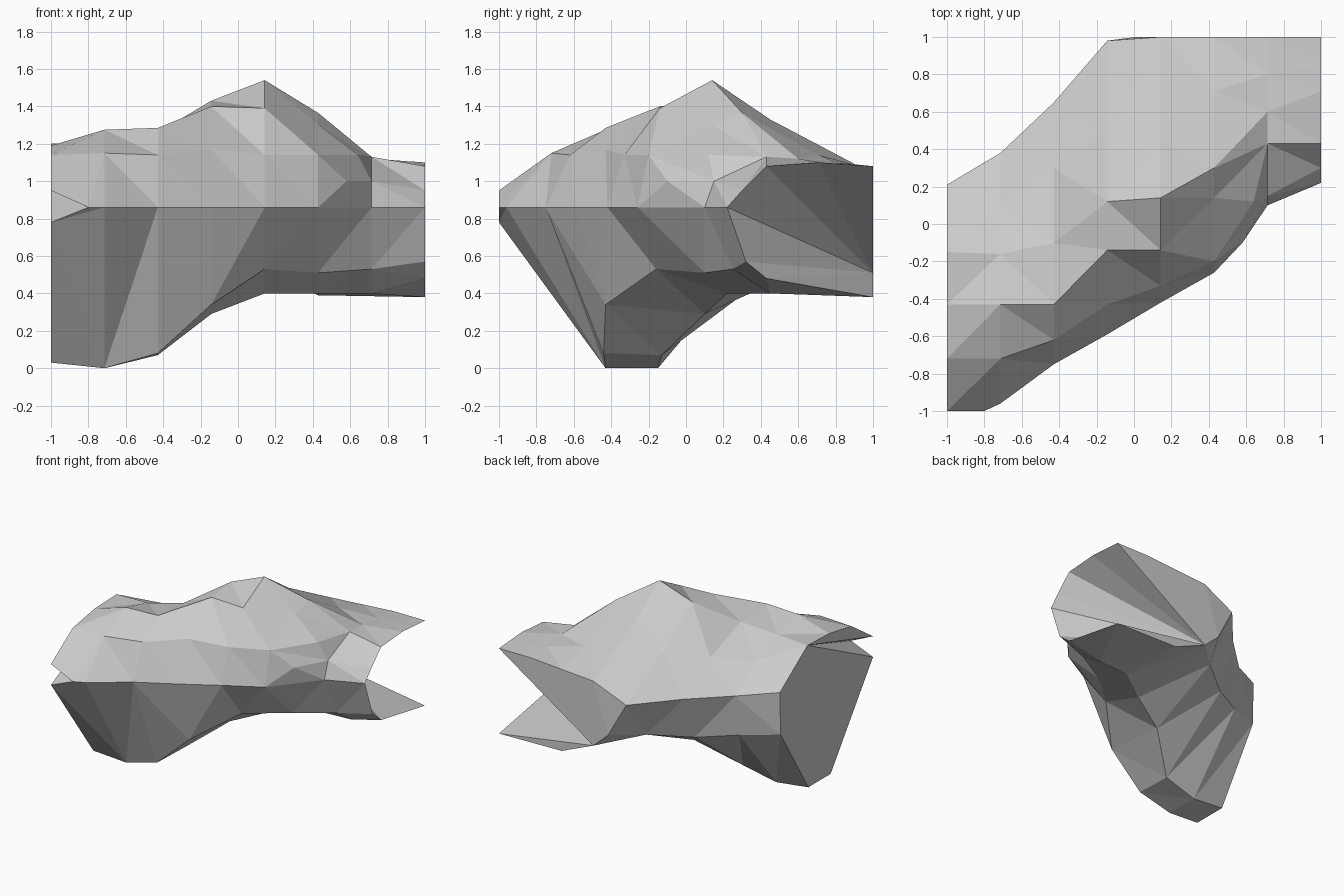
import bpy, bmesh

if "Cube" in bpy.data.objects:
    bpy.data.objects.remove(bpy.data.objects["Cube"])

# Cross-sections (y, z) at evenly spaced x, running back-top -> crest -> front -> bottom -> back-low
SECTIONS = [
    [(.21, .95), (-.15, 1.2), (-.43, 1.19), (-.72, 1.14), (-1, .95), (-1, .78), (-.45, .03), (-.16, .03), (.2, .6)],
    [(.38, .91), (.1, 1.1), (-.16, 1.21), (-.43, 1.275), (-.72, 1.15), (-.96, .86), (-.43, 0), (-.15, 0), (.33, .57)],
    [(.65, .91), (.3, 1.12), (-.1, 1.26), (-.43, 1.285), (-.62, 1.14), (-.75, .86), (-.44, .08), (-.13, .07), (.5, .54)],
    [(.98, .91), (.5, 1.17), (.12, 1.43), (-.14, 1.4), (-.43, 1.17), (-.59, .86), (-.43, .34), (.1, .29), (.72, .57)],
    [(1, 1.04), (.45, 1.33), (.14, 1.54), (-.14, 1.39), (-.33, 1.14), (-.42, .86), (-.16, .53), (.22, .4), (1, .51)],
    [(1, 1.06), (.71, 1.14), (.3, 1.365), (.14, 1.3), (-.2, 1.14), (-.26, .86), (.1, .51), (.43, .4), (1, .39)],
    [(1, 1.08), (.8, 1.1), (.6, 1.12), (.43, 1.13), (.15, 1.0), (.1, .86), (.25, .53), (.45, .4), (1, .385)],
    [(1, 1.08), (.85, 1.09), (.71, 1.1), (.43, 1.08), (.3, .95), (.22, .86), (.32, .57), (.43, .48), (1, .38)],
]

bm = bmesh.new()
rings = [[bm.verts.new((-1 + 2 * i / 7, y, z)) for y, z in sec]
         for i, sec in enumerate(SECTIONS)]

# Extra points inside single panels: front slit, right shoulder, right side, back corner
pokes = {key: bm.verts.new(co) for key, co in {
    (0, 4): (-.8, -1, .86),
    (5, 3): (.64, .12, 1.14),
    (5, 4): (.58, -.1, 1.0),
    (3, 8): (.01, 1, .63)}.items()}


def fan(apex, loop):
    for a, b in zip(loop, loop[1:]):
        bm.faces.new((apex, a, b))


# Outer skin lofted between neighbouring sections; the left half also gets a back wall
for i, (a, b) in enumerate(zip(rings, rings[1:])):
    for j in range(9 if i < 4 else 8):
        k = (j + 1) % 9
        quad = [a[j], b[j], b[k], a[k]]
        if (i, j) not in pokes:
            bm.faces.new(quad)
        elif (i, j) == (0, 4):
            fan(pokes[i, j], quad)                 # stays open to the end cap
        else:
            fan(pokes[i, j], quad + quad[:1])

# Left end cap, folded in at the slit
e = rings[0]
fan(e[1], [e[2], e[3], e[4], pokes[0, 4], e[5], e[6], e[7], e[8], e[0]])

# Hollow right-back corner, fanned from one point on the back edge
fan(rings[4][8], [rings[4][0], rings[5][0], rings[6][0]] + rings[7]
    + [rings[6][8], rings[5][8]])

bmesh.ops.triangulate(bm, faces=bm.faces[:], quad_method='SHORT_EDGE')
bmesh.ops.recalc_face_normals(bm, faces=bm.faces[:])
mesh = bpy.data.meshes.new("rock")
bm.to_mesh(mesh)
bm.free()
bpy.context.collection.objects.link(bpy.data.objects.new("rock", mesh))
